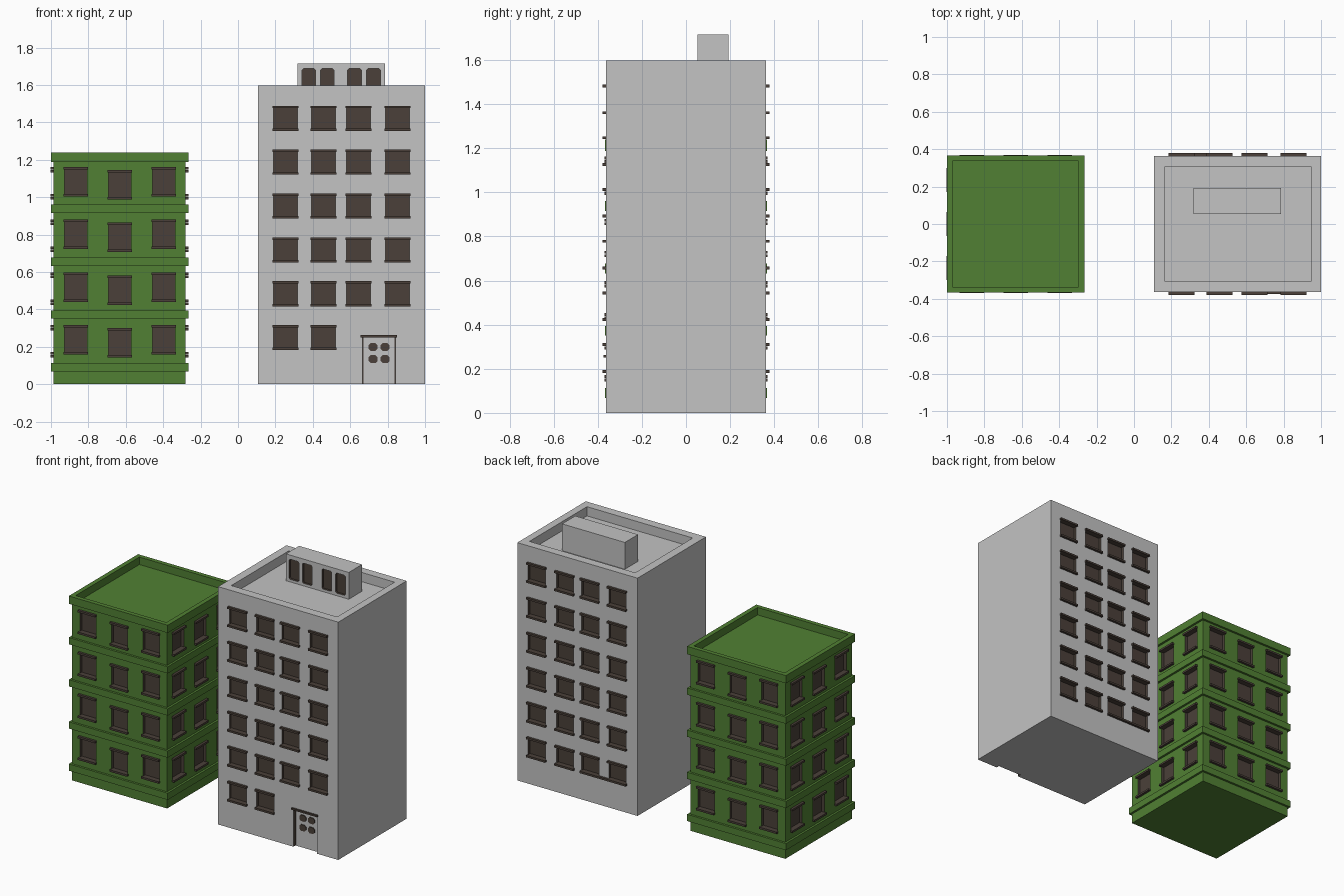
import bpy, bmesh, math
from mathutils import Matrix

if "Cube" in bpy.data.objects:
    bpy.data.objects.remove(bpy.data.objects["Cube"])


def material(name, r, g, b):
    m = bpy.data.materials.new(name)
    m.diffuse_color = (r, g, b, 1)
    m.use_nodes = True
    m.node_tree.nodes["Principled BSDF"].inputs["Base Color"].default_value = m.diffuse_color
    return m


GREEN = material("green wall", 0.082, 0.216, 0.033)
GREY = material("grey wall", 0.546, 0.546, 0.546)
BROWN = material("dark brown", 0.069, 0.051, 0.041)


def prism(bm, x0, x1, y0, y1, z0, z1, c=0.0, mat=0, xf=None):
    """Box along y, with optional chamfer c on its four y edges."""
    if c:
        pts = [(x0 + c, z0), (x1 - c, z0), (x1, z0 + c), (x1, z1 - c),
               (x1 - c, z1), (x0 + c, z1), (x0, z1 - c), (x0, z0 + c)]
    else:
        pts = [(x0, z0), (x1, z0), (x1, z1), (x0, z1)]
    a = [bm.verts.new((x, y0, z)) for x, z in pts]
    b = [bm.verts.new((x, y1, z)) for x, z in pts]
    n = len(pts)
    faces = [bm.faces.new(a), bm.faces.new(b[::-1])]
    for i in range(n):
        j = (i + 1) % n
        faces.append(bm.faces.new((a[j], a[i], b[i], b[j])))
    for f in faces:
        f.material_index = mat
    if xf:
        bmesh.ops.transform(bm, matrix=xf, verts=a + b)


def make(name, bm, *mats):
    bmesh.ops.recalc_face_normals(bm, faces=bm.faces[:])
    me = bpy.data.meshes.new(name)
    bm.to_mesh(me)
    bm.free()
    for m in mats:
        me.materials.append(m)
    ob = bpy.data.objects.new(name, me)
    bpy.context.collection.objects.link(ob)
    return ob


def block(name, dims, *mats):
    bm = bmesh.new()
    prism(bm, *dims)
    return make(name, bm, *mats)


def cut(ob, cutter):
    mod = ob.modifiers.new("cut", 'BOOLEAN')
    mod.operation = 'DIFFERENCE'
    mod.solver = 'EXACT'
    mod.object = cutter
    bpy.context.view_layer.objects.active = ob
    bpy.ops.object.modifier_apply(modifier=mod.name)
    bpy.data.objects.remove(cutter)


def window(holes, trims, x0, x1, z0, z1, wall, xf, out=0.016, sill_x1=None):
    """Recessed opening in the wall y = -wall, with lintel and sill."""
    t = 0.013
    prism(holes, x0 + 0.005, x1 - 0.005, -wall - 0.05, -wall + 0.02,
          z0 + t, z1 - t, mat=1, xf=xf)
    prism(trims, x0, x1, -wall - out, -wall + 0.01, z1 - t, z1, xf=xf)
    prism(trims, x0, sill_x1 or x1, -wall - out, -wall + 0.01, z0, z0 + t, xf=xf)


# ---- Green building ----
CX, HB, HW = -0.6325, 0.3675, 0.353
body = block("green_body", (CX - HW, CX + HW, -HW, HW, 0, 1.19), GREEN, BROWN)
holes, trims = bmesh.new(), bmesh.new()
for side in range(4):
    xf = Matrix.Translation((CX, 0, 0)) @ Matrix.Rotation(side * math.pi / 2, 4, 'Z')
    for row in range(4):
        for col in (-1, 0, 1):
            top = 0.316 + 0.282 * row - (0.016 if col == 0 else 0)
            x = col * 0.235
            window(holes, trims, x - 0.065, x + 0.065, top - 0.158, top, HW, xf)
cut(body, make("green_window_cutter", holes, GREEN, BROWN))
make("green_window_trims", trims, BROWN)

# floor bands
bm = bmesh.new()
for i in range(4):
    z = 0.067 + 0.283 * i
    prism(bm, CX - HB, CX + HB, -HB, HB, z, z + 0.045)
make("green_floor_bands", bm, GREEN)

# roof parapet ring
parapet = block("green_parapet", (CX - HB, CX + HB, -HB, HB, 1.188, 1.24), GREEN)
cut(parapet, block("parapet_cutter", (CX - 0.337, CX + 0.337, -0.338, 0.338, 1.1, 1.3), GREEN))

# ---- Grey tower ----
X0, X1, D = 0.106, 0.999, 0.363
tower = block("tower_body", (X0, X1, -D, D, 0, 1.597), GREY, BROWN)
holes, trims = bmesh.new(), bmesh.new()
columns = (0.185, 0.388, 0.575, 0.784)
flip = Matrix.Diagonal((1, -1, 1, 1))
for row in range(6):
    z = 0.182 + 0.2345 * row
    for i, x in enumerate(columns):
        if row or i < 2:      # the door replaces two front windows
            window(holes, trims, x, x + 0.139, z, z + 0.134, D, None)
        joined = 0.527 if row == 0 and i == 0 else None
        window(holes, trims, x, x + 0.139, z, z + 0.134, D, flip, sill_x1=joined)
# door recess, door lintel and sunken roof
prism(holes, 0.666, 0.842, -D - 0.05, -D + 0.03, -0.05, 0.252, mat=1)
prism(trims, 0.656, 0.85, -D - 0.012, -D + 0.01, 0.251, 0.262)
prism(holes, 0.163, 0.949, -0.304, 0.306, 1.535, 1.7)
cut(tower, make("tower_cutter", holes, GREY, BROWN))
make("tower_window_trims", trims, BROWN)

# door slab with four small panes
block("door", (0.67, 0.838, -D + 0.022, -D + 0.035, 0, 0.25), GREY)
bm = bmesh.new()
for x in (0.698, 0.762):
    for z in (0.113, 0.178):
        prism(bm, x, x + 0.048, -D + 0.017, -D + 0.025, z, z + 0.042, c=0.011)
make("door_panes", bm, BROWN)

# roof house with four front windows
house = block("roof_house", (0.319, 0.786, 0.053, 0.193, 1.53, 1.715), GREY, BROWN)
bm = bmesh.new()
for x in (0.342, 0.441, 0.586, 0.688):
    prism(bm, x, x + 0.073, 0.0, 0.068, 1.552, 1.687, c=0.008, mat=1)
cut(house, make("roof_house_cutter", bm, GREY, BROWN))
